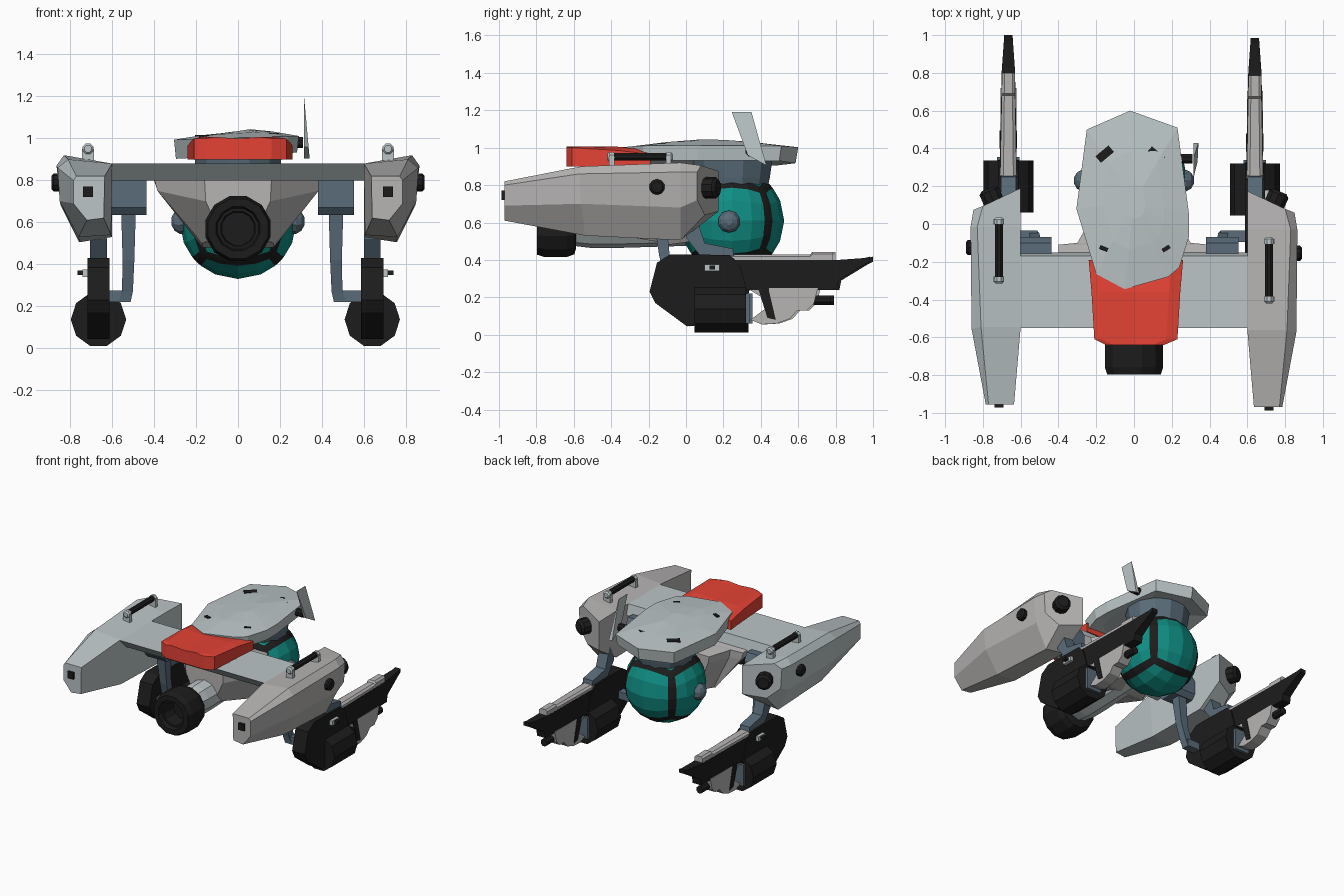
import bpy, bmesh, math
from mathutils import Vector, Matrix

if "Cube" in bpy.data.objects:
    bpy.data.objects.remove(bpy.data.objects["Cube"])


def mat(name, c):
    m = bpy.data.materials.new(name)
    m.diffuse_color = (*c, 1)
    m.use_nodes = True
    m.node_tree.nodes["Principled BSDF"].inputs["Base Color"].default_value = m.diffuse_color
    return m


DARK = mat("black", (.012, .012, .012))
TEAL = mat("teal", (.005, .27, .23))
RED = mat("red", (.78, .055, .035))
STEEL = mat("blue_steel", (.10, .15, .19))
COOL = mat("cool_grey", (.50, .56, .57))
WARM = mat("warm_grey", (.47, .46, .455))


def finish(name, bm, *mats):
    bmesh.ops.remove_doubles(bm, verts=bm.verts, dist=1e-5)
    bmesh.ops.recalc_face_normals(bm, faces=bm.faces)
    me = bpy.data.meshes.new(name)
    bm.to_mesh(me)
    bm.free()
    for m in mats:
        me.materials.append(m)
    ob = bpy.data.objects.new(name, me)
    bpy.context.collection.objects.link(ob)
    return ob


def loft(name, rings, m):
    """Skin equal-length point rings and cap both ends."""
    bm = bmesh.new()
    vs = [[bm.verts.new(p) for p in r] for r in rings]
    n = len(vs[0])
    for a, b in zip(vs, vs[1:]):
        for i in range(n):
            bm.faces.new((a[i], a[(i + 1) % n], b[(i + 1) % n], b[i]))
    bm.faces.new(vs[0])
    bm.faces.new(vs[-1])
    return finish(name, bm, m)


def lathe(name, prof, origin, axis, m, sides=10, turn=.5):
    """Spin (radius, distance) pairs around an axis."""
    q = Vector(axis).to_track_quat('Z', 'Y')
    o = Vector(origin)
    ang = [2 * math.pi * (i + turn) / sides for i in range(sides)]
    return loft(name, [[o + q @ Vector((r * math.cos(a), r * math.sin(a), t)) for a in ang]
                       for r, t in prof], m)


def slab(name, yz, x, hw, m):
    """Side-view outline given thickness along x."""
    return loft(name, [[(x + d, y, z) for y, z in yz] for d in (-hw, hw)], m)


def box(name, lo, hi, m):
    c = [(lo[0], lo[1]), (hi[0], lo[1]), (hi[0], hi[1]), (lo[0], hi[1])]
    return loft(name, [[(x, y, z) for x, y in c] for z in (lo[2], hi[2])], m)


def rect(x, y, hx, hy, z):
    return [(x - hx, y - hy, z), (x + hx, y - hy, z), (x + hx, y + hy, z), (x - hx, y + hy, z)]


# Cross wing with undercut front edge, and lower fuselage
slab("cross_wing", [(-.55, .88), (-.17, .88), (-.15, .80), (-.47, .80)], 0, .62, COOL)


def hull(y, w, zt, zm, b, zb):
    return [(-w, y, zt), (w, y, zt), (w * .96, y, zm), (b, y, zb), (-b, y, zb), (-w * .96, y, zm)]


loft("lower_fuselage", [hull(-.40, .16, .81, .70, .08, .54), hull(-.17, .40, .81, .75, .17, .50),
                        hull(-.11, .40, .80, .75, .17, .48), hull(-.10, .30, .80, .74, .16, .48),
                        hull(.04, .22, .78, .73, .12, .50)], WARM)

# Front thruster
lathe("thruster_pipe", [(.10, -.60), (.112, -.50), (.112, -.40), (.10, 0)], (0, 0, .575), (0, 1, 0), COOL, 10)
lathe("thruster_nozzle", [(.11, .21), (.145, .20), (.16, .16), (.16, .04), (.147, 0), (.108, 0),
                          (.10, .03), (.085, .03), (.08, .14)], (0, -.797, .57), (0, 1, 0), DARK, 12)

# Ball core: cube grid pushed to a sphere, black bands along the cube edges
bm = bmesh.new()
us = [-1, -.81, -.42, 0, .42, .81, 1]
ctr = Vector((0, .245, .61))
for ax in range(3):
    for s in (-1, 1):
        def pt(u, v):
            p = [u, v]
            p.insert(ax, s)
            return ctr + Vector(p).normalized() * .28
        g = [[bm.verts.new(pt(u, v)) for v in us] for u in us]
        for i in range(6):
            for j in range(6):
                f = bm.faces.new((g[i][j], g[i + 1][j], g[i + 1][j + 1], g[i][j + 1]))
                f.material_index = 1 if i in (0, 5) or j in (0, 5) else 0
finish("ball_core", bm, TEAL, DARK)
for s in (-1, 1):
    lathe("ball_hub", [(.06, -.02), (.06, .015), (.045, .04), (.018, .055)],
          (s * .262, .23, .605), (s, 0, 0), STEEL, 10)
lathe("ball_collar", [(.19, .77), (.205, .84), (.22, .94)], (0, .25, 0), (0, 0, 1), STEEL, 12)

# Top shield, tilted slightly to one side
outline = [(-.02, .60), (.23, .51), (.29, .06), (.29, -.07), (.24, -.23), (.18, -.28),
           (-.05, -.345), (-.20, -.265), (-.305, .08), (-.25, .50)]


def shield_ring(k, z, tilt=.03):
    return [(x * k, .12 + (y - .12) * k, z + tilt * x) for x, y in outline]


loft("top_shield", [shield_ring(.7, .94), shield_ring(.97, .918, .05), shield_ring(1, 1.003),
                    shield_ring(.55, 1.025), shield_ring(.2, 1.035)], COOL)
for x, y, a, l, w, z in [(-.155, .37, 40, .09, .045, 1.003), (.115, .365, -40, .09, .045, 1.012),
                         (-.16, -.13, -22, .045, .022, 1.003), (.17, -.13, 32, .045, .022, 1.012)]:
    ob = box("shield_slot", (-l / 2, -w / 2, -.012), (l / 2, w / 2, .014), DARK)
    ob.matrix_world = Matrix.Translation((x, y, z)) @ Matrix.Rotation(math.radians(a), 4, 'Z')

# Side fin and its mount
fin = [(.245, 1.19), (.35, 1.19), (.43, .905), (.33, .96)]
loft("side_fin", [[(.314 + d * (1.21 - z), y, z) for y, z in fin] for d in (0, .09)], COOL)
lathe("fin_mount", [(.028, 0), (.028, .06)], (.25, .345, .98), (1, 0, 0), DARK, 8)


# Red nose plate
def plate(y, a, b, zs, zt):
    return [(a, y, .90), (b, y, .90), (b, y, zs), (b - .06, y, zt), ((a + b) / 2, y, zt - .008),
            (a + .04, y, zt), (a, y, zs)]


loft("red_plate", [plate(-.64, -.15, .16, 1.0, 1.007), plate(-.61, -.21, .23, 1.0, 1.007),
                   plate(-.36, -.225, .245, .985, 1.005), plate(-.19, -.24, .26, .965, .985)], RED)

# Pod sections as (x, y, z) on the right side; the left side is mirrored
pod = [[(.635, -.97, .82), (.77, -.97, .82), (.785, -.97, .80), (.785, -.97, .69), (.72, -.97, .61), (.64, -.97, .62)],
       [(.60, -.56, .88), (.81, -.56, .90), (.86, -.57, .86), (.85, -.56, .70), (.76, -.54, .53), (.605, -.54, .54)],
       [(.60, -.03, .88), (.83, -.03, .92), (.865, -.03, .87), (.845, -.03, .68), (.757, -.03, .505), (.60, -.03, .53)],
       [(.60, .175, .875), (.80, .08, .905), (.85, .06, .87), (.84, .06, .72), (.75, .10, .64), (.60, .175, .66)]]

for s, side, dy, fx, lx, hy in [(1, "right", 0, .64, .467, -.245), (-1, "left", .015, .665, .522, -.14)]:
    skin = WARM if s > 0 else COOL
    loft(side + "_pod", [[(s * x, y + dy, z) for x, y, z in r] for r in pod], skin)

    # Pod fittings
    lathe(side + "_pod_knob", [(.042, 0), (.042, .06), (.03, .07)], (s * .82, -.155 + dy * 2, .79), (s, 0, 0), DARK, 10)
    lathe(side + "_rear_knob", [(.058, 0), (.058, .08), (.04, .095)], (s * .735, .085 + dy, .785), (s * .4, .92, 0), DARK, 10)
    box(side + "_nose_light", (s * .715 - .024, -.987 + dy, .72), (s * .715 + .024, -.95 + dy, .77), DARK)

    # Grab handle
    hx = s * .715
    lathe(side + "_handle_bar", [(.022, -.15), (.022, .15)], (hx, hy, .952), (0, 1, 0), DARK, 8)
    for e in (-1, 1):
        lathe(side + "_handle_end", [(.028, 0), (.028, .025), (.018, .035)], (hx, hy + e * .14, .95), (0, e, 0), COOL, 8)
        box(side + "_handle_post", (hx - .028, hy + e * .152 - .014, .87), (hx + .028, hy + e * .152 + .014, .95), COOL)

    # Inner hip and leg
    a, b = sorted((s * (lx - .085), s * (lx + .085)))
    loft(side + "_hip", [[(x, y, z) for y, z in [(-.25, .82), (-.25, .67), (-.22, .635), (-.10, .635),
                                                (-.07, .67), (-.07, .77), (-.10, .82)]] for x in (a, b)], STEEL)
    loft(side + "_leg", [rect(s * lx, -.145, .035, .035, .66), rect(s * lx, -.115, .028, .028, .42),
                         rect(s * (lx + .005), -.075, .026, .028, .27), rect(s * (lx + .02), -.065, .03, .028, .22)], STEEL)
    a, b = sorted((s * (lx - .01), s * fx))
    box(side + "_ankle", (a, -.095, .22), (b, -.035, .275), STEEL)

    # Outer arm from pod to foot
    x = s * fx
    slab(side + "_arm", [(-.01, .62), (.05, .64), (.10, .49), (.25, .46), (.26, .40), (.10, .39), (.0, .52)],
         x, .04, STEEL)

    # Foot: dark body, drum, long rail and guard
    f = lambda pts: [(y + dy - .015, z) for y, z in pts]
    o = dy - .015
    slab(side + "_foot_body", f([(-.18, .23), (-.14, .385), (-.07, .43), (.05, .43), (.25, .425), (.30, .38),
                                 (.34, .24), (.30, .10), (.06, .05), (.02, .045), (-.15, .17)]), x, .053, DARK)
    lathe(side + "_foot_drum", [(.132, .06), (.132, .335)], (x, o, .137), (0, 1, 0), DARK, 10, .0)
    rail = [(.20, .047, .24, .40), (.82, .035, .24, .40), (.83, .034, .29, .40), (.97, .024, .375, .41), (1.0, .022, .39, .418)]
    loft(side + "_foot_rail", [[(x - w, y + o, lo), (x + w, y + o, lo), (x + w, y + o, hi), (x - w, y + o, hi)]
                               for y, w, lo, hi in rail], DARK)
    tube = [(.25, .044, .43), (.68, .036, .43), (.69, .036, .443), (.80, .034, .443)]
    loft(side + "_rail_tube", [[(x - w, y + o, .385), (x + w, y + o, .385), (x + w, y + o, h - .012), (x + w * .6, y + o, h),
                                (x - w * .6, y + o, h), (x - w, y + o, h - .012)] for y, w, h in tube], WARM)
    slab(side + "_guard", f([(.34, .25), (.72, .25), (.70, .17), (.66, .13), (.61, .13), (.57, .085), (.50, .06),
                             (.42, .055), (.36, .08), (.44, .14), (.42, .20)]), x, .042, WARM)
    slab(side + "_guard_band", f([(.40, .25), (.455, .25), (.495, .08), (.45, .09)]), x, .046, DARK)
    slab(side + "_guard_bracket", f([(.33, .06), (.355, .06), (.355, .22), (.33, .22)]), x, .06, STEEL)
    lathe(side + "_small_barrel", [(.02, .58), (.02, .69), (.028, .70), (.028, .79)], (x, o, .185), (0, 1, 0), DARK, 8)
    a, b = sorted((x + s * .04, x + s * .075))
    box(side + "_foot_clip", (a, .115 + o, .34), (b, .195 + o, .375), COOL)
    a, b = sorted((x + s * .05, x + s * .10))
    box(side + "_clip_pin", (a, .14 + o, .35), (b, .17 + o, .37), DARK)
